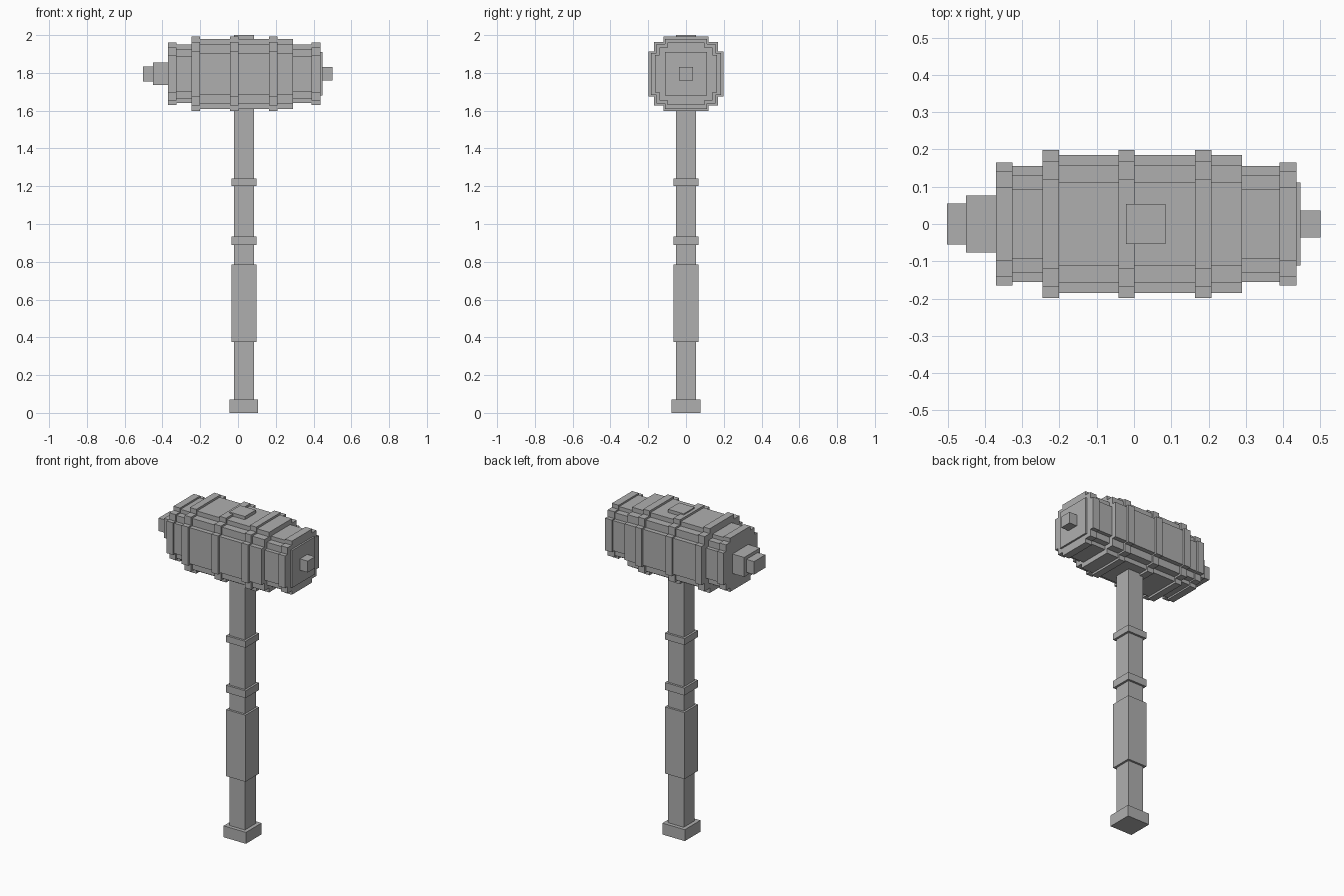
import bpy
import bmesh

if "Cube" in bpy.data.objects:
    bpy.data.objects.remove(bpy.data.objects["Cube"], do_unlink=True)

GREY = 0.43
mat = bpy.data.materials.new("plain grey")
mat.use_nodes = True
mat.diffuse_color = (GREY, GREY, GREY, 1)
mat.node_tree.nodes["Principled BSDF"].inputs["Base Color"].default_value = (GREY, GREY, GREY, 1)

HEAD_Z = 1.795     # height of the head axis
HANDLE_X = 0.031   # handle is slightly off centre


def finish(name, bm):
    bmesh.ops.recalc_face_normals(bm, faces=bm.faces)
    mesh = bpy.data.meshes.new(name)
    bm.to_mesh(mesh)
    bm.free()
    mesh.materials.append(mat)
    bpy.context.collection.objects.link(bpy.data.objects.new(name, mesh))


def box(name, low, high):
    bm = bmesh.new()
    bmesh.ops.create_cube(bm, size=1)
    for v in bm.verts:
        v.co = [a if c < 0 else b for c, a, b in zip(v.co, low, high)]
    finish(name, bm)


def stepped_drum(name, x0, x1, radius):
    """Extrude a stair-cornered octagon along x."""
    corner = [(1, 0.6), (0.85, 0.6), (0.85, 0.85), (0.6, 0.85), (0.6, 1)]
    outline = []
    for _ in range(4):
        outline += corner
        corner = [(-z, y) for y, z in corner]
        # each quarter turn carries the corner on to the next quadrant
    bm = bmesh.new()
    face = bm.faces.new([bm.verts.new((x0, y * radius, HEAD_Z + z * radius)) for y, z in outline])
    moved = bmesh.ops.extrude_face_region(bm, geom=[face], use_keep_orig=True)
    verts = [g for g in moved["geom"] if isinstance(g, bmesh.types.BMVert)]
    bmesh.ops.translate(bm, verts=verts, vec=(x1 - x0, 0, 0))
    finish(name, bm)


def handle_block(name, z0, z1, half):
    box(name, (HANDLE_X - half, -half, z0), (HANDLE_X + half, half, z1))


def axis_block(name, x0, x1, half_y, half_z):
    box(name, (x0, -half_y, HEAD_Z - half_z), (x1, half_y, HEAD_Z + half_z))


# Handle, running through the head to the top
handle_block("handle_shaft", 0.03, 2.0, 0.053)
handle_block("handle_pommel", 0, 0.07, 0.076)
handle_block("handle_grip", 0.375, 0.785, 0.066)
handle_block("handle_lower_collar", 0.89, 0.935, 0.066)
handle_block("handle_upper_collar", 1.2, 1.24, 0.066)

# Head barrel, narrower ends and rims
stepped_drum("head_barrel", -0.23, 0.29, 0.185)
stepped_drum("head_right_neck", -0.34, -0.22, 0.155)
stepped_drum("head_left_neck", 0.28, 0.4, 0.155)
stepped_drum("head_right_rim", -0.37, -0.326, 0.165)
stepped_drum("head_left_rim", 0.39, 0.436, 0.165)

# Raised bands around the barrel
for label, x in (("right", -0.245), ("middle", -0.042), ("left", 0.164)):
    stepped_drum("head_" + label + "_band", x, x + 0.044, 0.198)

# Striking plate, peg and tail blocks
axis_block("striking_plate", 0.43, 0.447, 0.111, 0.115)
axis_block("striking_peg", 0.44, 0.5, 0.036, 0.035)
axis_block("tail_block", -0.45, -0.36, 0.077, 0.06)
axis_block("tail_tip", -0.502, -0.44, 0.055, 0.04)
